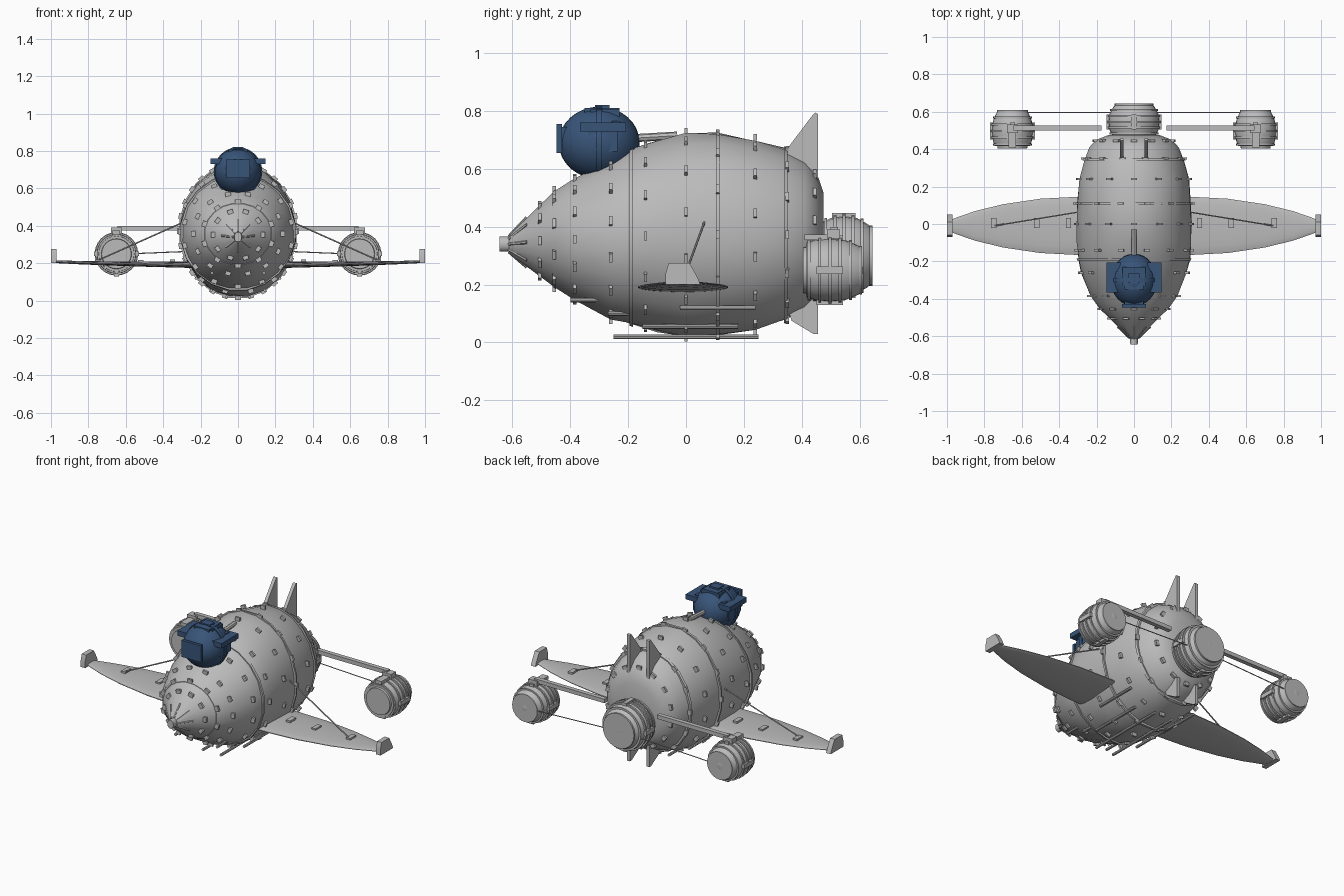
import bpy, bmesh, math, random
from mathutils import Matrix, Vector

random.seed(4)
if "Cube" in bpy.data.objects:
    bpy.data.objects.remove(bpy.data.objects["Cube"])


def material(name, rgb):
    m = bpy.data.materials.new(name)
    m.use_nodes = True
    m.diffuse_color = (*rgb, 1)
    m.node_tree.nodes["Principled BSDF"].inputs["Base Color"].default_value = (*rgb, 1)
    return m


GREY = material("hull_grey", (0.5, 0.5, 0.5))
BLUE = material("helmet_blue", (0.04, 0.09, 0.19))


def finish(bm, name, mat=GREY, angle=35):
    bmesh.ops.recalc_face_normals(bm, faces=bm.faces)
    me = bpy.data.meshes.new(name)
    bm.to_mesh(me)
    bm.free()
    ob = bpy.data.objects.new(name, me)
    bpy.context.collection.objects.link(ob)
    me.materials.append(mat)
    bpy.ops.object.select_all(action='DESELECT')
    ob.select_set(True)
    bpy.context.view_layer.objects.active = ob
    bpy.ops.object.shade_smooth_by_angle(angle=math.radians(angle))
    return ob


def add_loft(bm, rings):
    loops = [[bm.verts.new(p) for p in ring] for ring in rings]
    n = len(loops[0])
    for a, b in zip(loops, loops[1:]):
        for i in range(n):
            j = (i + 1) % n
            bm.faces.new((a[i], a[j], b[j], b[i]))
    bm.faces.new(loops[0])
    bm.faces.new(loops[-1])


def add_box(bm, centre, size, rot=Matrix.Identity(4)):
    m = Matrix.Translation(centre) @ rot @ Matrix.Diagonal((*size, 1))
    bmesh.ops.create_cube(bm, size=1, matrix=m)


def add_rod(bm, a, b, r, sides=8):
    a, b = Vector(a), Vector(b)
    d = b - a
    m = Matrix.Translation((a + b) / 2) @ d.to_track_quat('Z', 'Y').to_matrix().to_4x4()
    bmesh.ops.create_cone(bm, cap_ends=True, segments=sides, radius1=r, radius2=r,
                          depth=d.length, matrix=m)


def add_lathe(bm, x, z, profile, sides=24):
    turns = [i * math.tau / sides for i in range(sides)]
    add_loft(bm, [[(x + r * math.cos(t), y, z + r * math.sin(t)) for t in turns]
                  for y, r in profile])


def add_prism(bm, x, thick, outline):
    add_loft(bm, [[(x + s * thick / 2, y, z) for y, z in outline] for s in (-1, 1)])


# Hull stations: y, half width, half height, centre height
HULL = [(-.645, .02, .026, .34), (-.612, .022, .026, .34), (-.6, .04, .042, .34),
        (-.505, .13, .125, .352), (-.455, .185, .168, .357), (-.385, .235, .213, .357),
        (-.26, .288, .278, .357), (-.19, .302, .305, .365), (-.1, .31, .335, .37),
        (0, .31, .354, .372), (.11, .31, .354, .372), (.24, .3, .333, .372),
        (.34, .272, .302, .372), (.41, .242, .265, .372), (.45, .205, .225, .37),
        (.475, .14, .16, .36)]


def section(y):
    for a, b in zip(HULL, HULL[1:]):
        if y <= b[0]:
            k = (y - a[0]) / (b[0] - a[0])
            return [p + (q - p) * k for p, q in zip(a[1:], b[1:])]


def on_hull(y, t, lift=0):
    w, h, c = section(y)
    return Vector(((w + lift) * math.cos(t), y, c + (h + lift) * math.sin(t)))


# Hull with lightly beaten panels
SIDES = 20
turns = [(i + .5) * math.tau / SIDES for i in range(SIDES)]
bm = bmesh.new()
add_loft(bm, [[on_hull(s[0], t, random.uniform(-.006, .004) if s[1] > .25 else 0)
               for t in turns] for s in HULL])
finish(bm, "hull", angle=40)

# Raised ribs around the hull
bm = bmesh.new()
for y, lift in ((-.455, .003), (-.19, .008), (.11, .008), (.345, .008)):
    add_loft(bm, [[on_hull(y + dy, t, up) for t in turns] for dy, up in
                  ((-.006, -.02), (-.006, lift), (.006, lift), (.006, -.02))])
finish(bm, "hull_ribs")

# Rivet blocks in rings
bm = bmesh.new()
for k, y in enumerate((-.505, -.455, -.385, -.26, -.14, 0, .11, .24, .35, .445)):
    count = 10 if y < -.4 else 14
    for i in range(count):
        t = (i + .5 * (k % 2)) * math.tau / count
        p = on_hull(y, t, .004)
        w, h, c = section(y)
        out = math.atan2(math.sin(t) / h, math.cos(t) / w)
        add_box(bm, p, (.022, .012, .03), Matrix.Rotation(-out, 4, 'Y'))
finish(bm, "hull_rivets")

# Nose flutes
bm = bmesh.new()
for i in range(8):
    t = i * math.tau / 8
    add_rod(bm, on_hull(-.612, t), on_hull(-.55, t), .006, 6)
finish(bm, "nose_flutes")

# Skid rods along the belly
bm = bmesh.new()
for s in (-1, 1):
    for y0, y1, z in ((-.4, -.25, .147), (-.27, -.18, .1), (-.02, .24, .12), (-.15, .18, .055)):
        w, h, c = section((y0 + y1) / 2)
        x = s * (w * math.sqrt(max(.02, 1 - ((z - c) / h) ** 2)) + .006)
        add_rod(bm, (x, y0, z), (x, y1, z), .008)
    add_rod(bm, (s * .06, -.25, .02), (s * .06, .25, .02), .008)
finish(bm, "belly_skids")

# Tail fins, two above and two below
for s, side in ((1, "left"), (-1, "right")):
    bm = bmesh.new()
    add_prism(bm, s * .065, .02, [(.33, .64), (.365, .69), (.437, .785), (.446, .795),
                                  (.456, .79), (.456, .56), (.44, .5)])
    finish(bm, side + "_upper_fin")
    bm = bmesh.new()
    add_prism(bm, s * .065, .02, [(.34, .15), (.365, .075), (.44, .03), (.456, .03),
                                  (.456, .15)])
    finish(bm, side + "_lower_fin")

# Barrel engines: front, body and domed rear
BARREL = [(0, .03), (0, .72), (.06, .74), (.06, .86), (.2, .95), (.45, 1), (.7, .95),
          (.9, .8), (.97, .72), (.97, .62), (.9, .6), (.95, .45), (.99, .25), (1, .04)]


def engine(name, x, z, y, length, radius):
    bm = bmesh.new()
    add_lathe(bm, x, z, [(y + a * length, r * radius) for a, r in BARREL])
    finish(bm, name)
    bm = bmesh.new()
    for a, r in ((.1, .95), (.28, 1.03), (.45, 1.06), (.62, 1.03), (.8, .94), (.97, .76)):
        v, w = y + a * length, r * radius
        add_lathe(bm, x, z, [(v - .005, w - .02), (v - .005, w), (v + .005, w),
                             (v + .005, w - .02)])
    for i in range(4):
        t = math.pi / 2 * i
        p = (x + radius * math.cos(t), y + .45 * length, z + radius * math.sin(t))
        add_box(bm, p, (.02, .45 * length, .025), Matrix.Rotation(-t, 4, 'Y'))
    finish(bm, name + "_bands")


engine("rear_engine", 0, .3, .465, .18, .137)

# Wing stations: x, half chord, half thickness, height
WING = [(.15, .158, .018, .19), (.31, .157, .016, .192), (.5, .147, .014, .195),
        (.7, .117, .011, .199), (.85, .08, .009, .203), (.95, .045, .008, .207),
        (.985, .03, .007, .209)]

for s, side in ((1, "left"), (-1, "right")):
    engine(side + "_engine", s * .65, .25, .405, .205, .11)

    # Engine strut and clamp
    bm = bmesh.new()
    add_box(bm, (s * .41, .513, .387), (.47, .026, .024))
    add_box(bm, (s * .65, .46, .364), (.04, .1, .02))
    add_box(bm, (s * .65, .51, .375), (.06, .045, .03))
    finish(bm, side + "_engine_strut")

    # Wing
    bm = bmesh.new()
    add_loft(bm, [[(s * x, -.01 + c * math.cos(t), z + h * math.sin(t))
                   for t in turns] for x, c, h, z in WING])
    finish(bm, side + "_wing")

    # Wing tip plate and small blocks on the wing
    bm = bmesh.new()
    add_prism(bm, s * .985, .03, [(-.07, .2), (.05, .2), (.04, .225), (.012, .275),
                                  (-.06, .275), (-.07, .24)])
    finish(bm, side + "_wing_tip")
    bm = bmesh.new()
    for x, z in ((.35, .212), (.52, .21), (.75, .213)):
        add_box(bm, (s * x, .005, z), (.028, .055, .016))
    finish(bm, side + "_wing_blocks")

    # Bracing wires
    bm = bmesh.new()
    add_rod(bm, (s * .29, .065, .42), (s * .75, -.01, .215), .004, 6)
    add_rod(bm, (s * .1, .597, .27), (s * .58, .597, .25), .003, 6)
    finish(bm, side + "_wires")

# Helmet globe
bm = bmesh.new()
at = Vector((0, -.3, .69))
bmesh.ops.create_uvsphere(bm, u_segments=32, v_segments=16, radius=.125,
                          matrix=Matrix.Translation(at) @ Matrix.Diagonal((1, 1.12, 1, 1)))
finish(bm, "helmet", BLUE)

# Helmet fittings: side shelves, front port, top hatch and crest
bm = bmesh.new()
for s in (-1, 1):
    add_box(bm, at + Vector((s * .11, .013, .055)), (.075, .16, .03))
    add_box(bm, at + Vector((s * .108, .013, .01)), (.02, .1, .08))
    add_box(bm, at + Vector((s * .055, .02, .1)), (.012, .1, .03))
add_box(bm, at + Vector((0, -.138, .015)), (.13, .018, .1))
add_box(bm, at + Vector((0, -.125, .015)), (.1, .04, .08))
add_box(bm, at + Vector((0, .01, .107)), (.1, .12, .026))
add_box(bm, at + Vector((0, .01, .12)), (.06, .05, .02))
add_box(bm, at + Vector((0, .06, .06)), (.2, .03, .03))
finish(bm, "helmet_fittings", BLUE)
bm = bmesh.new()
add_lathe(bm, 0, at.z, [(at.y - .01, .11), (at.y - .01, .13), (at.y + .01, .13),
                        (at.y + .01, .11)])
finish(bm, "helmet_seam", BLUE)

# Air pipe behind the helmet
bm = bmesh.new()
add_rod(bm, (0, -.2, .705), (0, -.03, .715), .014)
finish(bm, "air_pipe")
